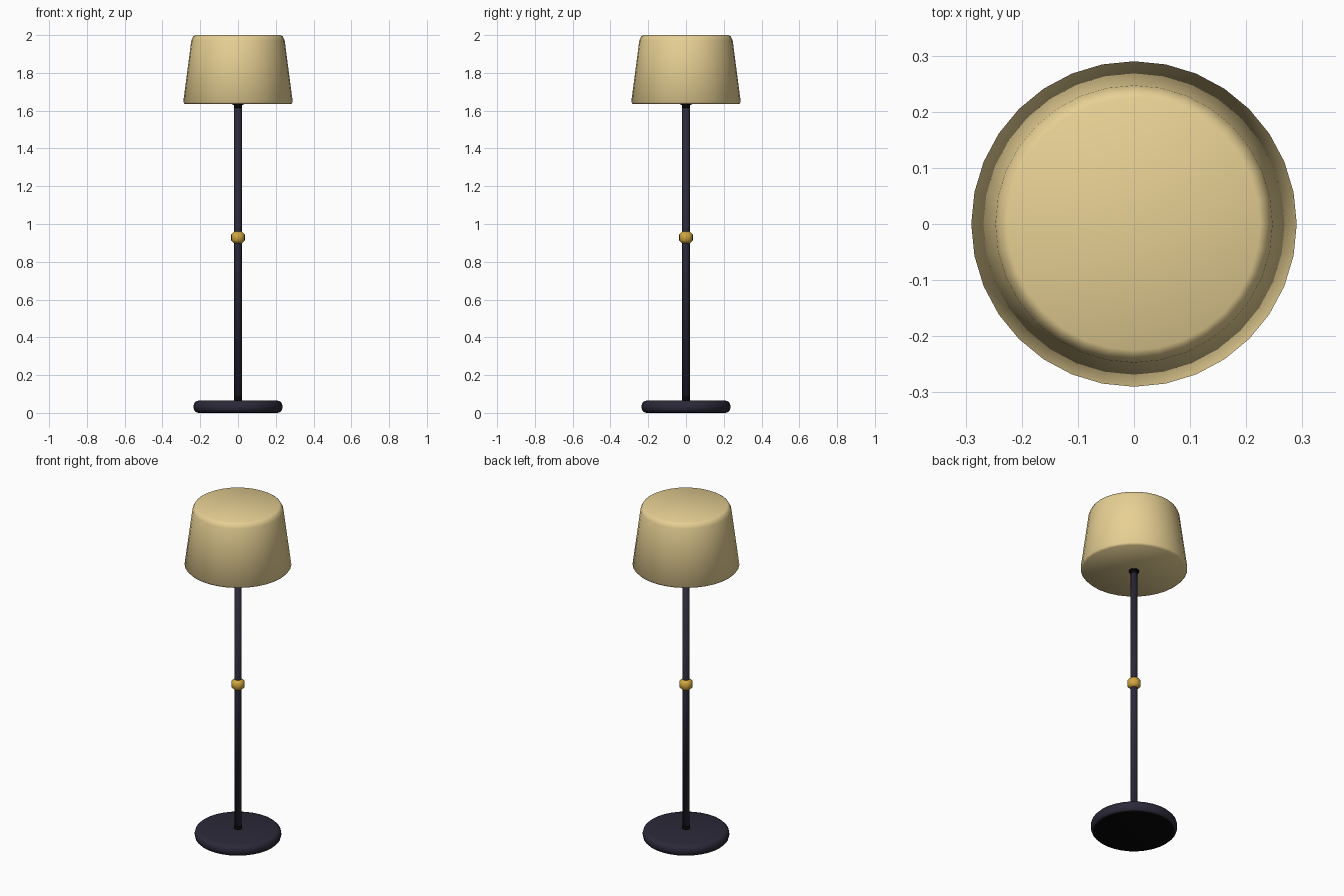
import bpy
import bmesh
from math import cos, sin, pi

if "Cube" in bpy.data.objects:
    bpy.data.objects.remove(bpy.data.objects["Cube"], do_unlink=True)


def material(name, color):
    mat = bpy.data.materials.new(name)
    mat.use_nodes = True
    mat.diffuse_color = (*color, 1)
    node = next(n for n in mat.node_tree.nodes if n.type == 'BSDF_PRINCIPLED')
    node.inputs["Base Color"].default_value = (*color, 1)
    return mat


def turned(name, profile, sides, mat):
    """Closed, softly shaded solid turned about z from (radius, height) points, bottom to top."""
    bm = bmesh.new()
    rings = [[bm.verts.new((r * cos(2 * pi * i / sides), r * sin(2 * pi * i / sides), z))
              for i in range(sides)] for r, z in profile]
    for low, high in zip(rings, rings[1:]):
        for i in range(sides):
            j = (i + 1) % sides
            bm.faces.new((low[i], low[j], high[j], high[i]))
    bm.faces.new(rings[0][::-1])
    bm.faces.new(rings[-1])
    for face in bm.faces:
        face.smooth = True
    mesh = bpy.data.meshes.new(name)
    bm.to_mesh(mesh)
    bm.free()
    mesh.materials.append(mat)
    obj = bpy.data.objects.new(name, mesh)
    bpy.context.collection.objects.link(obj)
    return obj


def rounded(radius, bottom, top, edge, steps):
    """Profile of a cylinder with rounded rims."""
    arc = [(radius - edge + edge * sin(pi / 2 * k / steps),
            edge - edge * cos(pi / 2 * k / steps)) for k in range(steps + 1)]
    return [(r, bottom + z) for r, z in arc] + [(r, top - z) for r, z in reversed(arc)]


dark_metal = material("dark metal", (0.024, 0.022, 0.04))
black = material("black", (0.002, 0.002, 0.002))
brass = material("brass", (0.64, 0.38, 0.05))
linen = material("linen", (0.81, 0.64, 0.3))

# Weighted foot with a black underside
base = turned("base", rounded(0.235, 0, 0.065, 0.027, 3), 32, dark_metal)
base.data.materials.append(black)
for face in base.data.polygons:
    if face.normal.z < -0.9:
        face.material_index = 1

# Slim pole with a black ferrule at each end
turned("pole", [(0.02, 0.06), (0.02, 1.64)], 16, dark_metal)
for name, bottom, top in (("lower_ferrule", 0.06, 0.083), ("upper_ferrule", 1.614, 1.64)):
    turned(name, [(0.0215, bottom), (0.0215, top)], 16, black)

# Small collar halfway up the pole
turned("collar", rounded(0.036, 0.898, 0.959, 0.015, 1), 16, brass)

# Tapered closed shade with chamfered rims, and the black fitting beneath it
shade = [(0.28, 1.634), (0.29, 1.645), (0.247, 1.973), (0.237, 1.993), (0.225, 2)]
turned("shade", shade, 32, linen)
turned("shade_fitting", [(0.028, 1.63), (0.028, 1.637)], 16, black)
